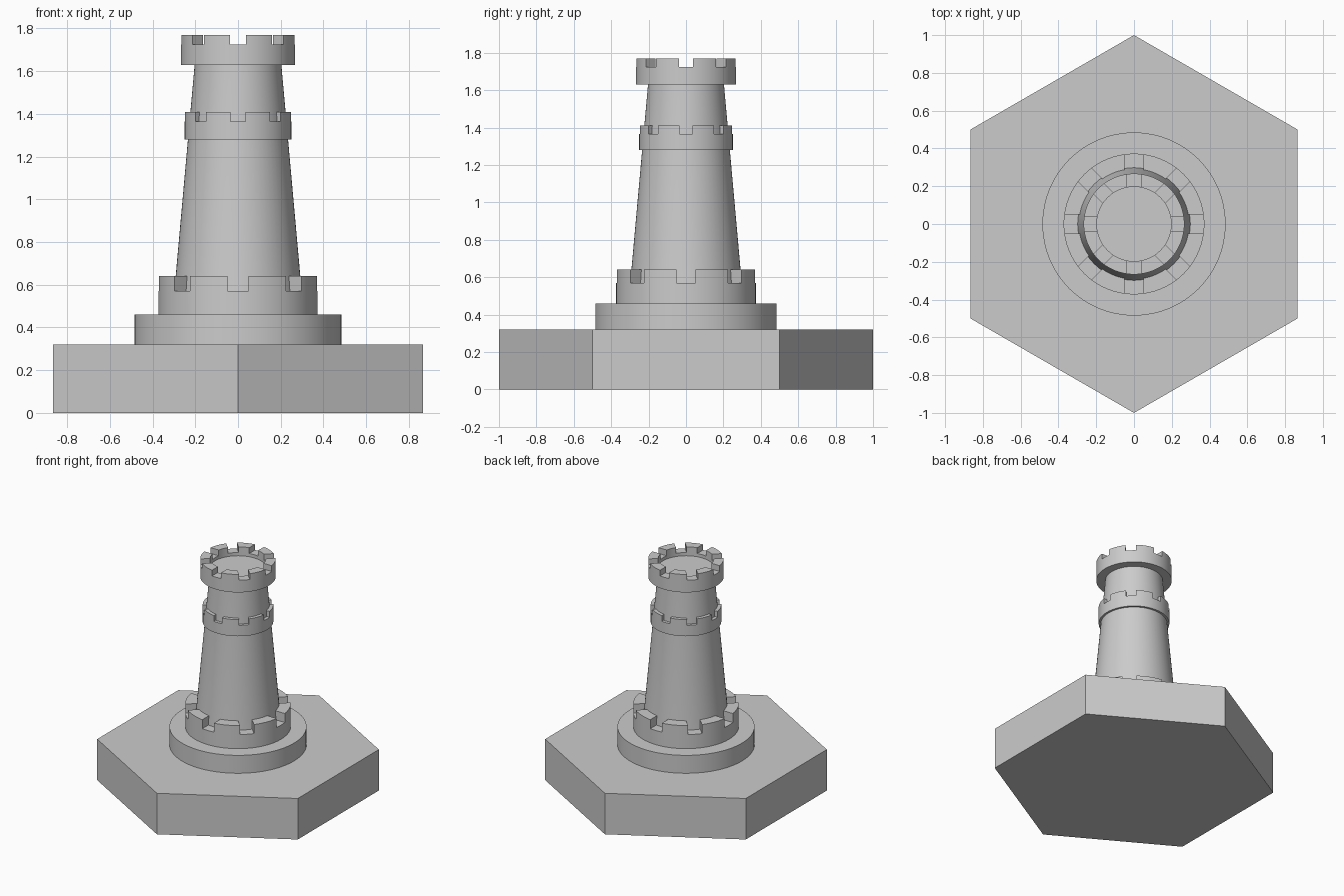
import bpy, bmesh
from math import pi, radians
from mathutils import Matrix

if "Cube" in bpy.data.objects:
    bpy.data.objects.remove(bpy.data.objects["Cube"])

stone = bpy.data.materials.new("grey stone")
stone.use_nodes = True
GREY = (0.6, 0.6, 0.6, 1)
stone.diffuse_color = GREY
stone.node_tree.nodes["Principled BSDF"].inputs["Base Color"].default_value = GREY


def make_object(name, bm):
    bmesh.ops.recalc_face_normals(bm, faces=bm.faces)
    mesh = bpy.data.meshes.new(name)
    bm.to_mesh(mesh)
    bm.free()
    mesh.materials.append(stone)
    obj = bpy.data.objects.new(name, mesh)
    bpy.context.collection.objects.link(obj)
    return obj


def activate(obj):
    bpy.ops.object.select_all(action='DESELECT')
    obj.select_set(True)
    bpy.context.view_layer.objects.active = obj


def smooth(obj):
    activate(obj)
    bpy.ops.object.shade_smooth_by_angle(angle=radians(30))


def lathe(name, profile, closed=False, steps=64):
    """Revolve (radius, height) points around z."""
    bm = bmesh.new()
    verts = [bm.verts.new((r, 0, z)) for r, z in profile]
    pairs = list(zip(verts, verts[1:]))
    if closed:
        pairs.append((verts[-1], verts[0]))
    edges = [bm.edges.new(p) for p in pairs]
    bmesh.ops.spin(bm, geom=verts + edges, cent=(0, 0, 0), axis=(0, 0, 1),
                   angle=2 * pi, steps=steps, use_merge=True)
    bmesh.ops.remove_doubles(bm, verts=bm.verts, dist=0.0001)
    if not closed:
        bmesh.ops.holes_fill(bm, edges=[e for e in bm.edges if e.is_boundary], sides=0)
    return make_object(name, bm)


def battlement(name, inner, outer, bottom, top, notch_floor, notch_width):
    """Ring wall with eight straight notches cut through its upper edge."""
    ring = lathe(name, [(inner, bottom), (outer, bottom), (outer, top), (inner, top)], closed=True)
    bm = bmesh.new()
    start, end = inner - 0.04, outer + 0.05
    for i in range(8):
        place = (Matrix.Rotation(i * pi / 4, 4, 'Z')
                 @ Matrix.Translation(((start + end) / 2, 0, notch_floor + 0.1))
                 @ Matrix.Diagonal((end - start, notch_width, 0.2, 1)))
        bmesh.ops.create_cube(bm, size=1, matrix=place)
    cutter = make_object(name + "_cutter", bm)
    cutter.hide_render = True
    mod = ring.modifiers.new("notches", 'BOOLEAN')
    mod.operation = 'DIFFERENCE'
    mod.solver = 'EXACT'
    mod.object = cutter
    activate(ring)
    bpy.ops.object.modifier_apply(modifier=mod.name)
    bpy.data.objects.remove(cutter)
    smooth(ring)
    return ring


# Hexagonal plinth with corners at front and back
bm = bmesh.new()
bmesh.ops.create_cone(bm, cap_ends=True, segments=6, radius1=1, radius2=1, depth=0.32,
                      matrix=Matrix.Translation((0, 0, 0.16)))
if max(v.co.y for v in bm.verts) < 0.95:
    bmesh.ops.rotate(bm, verts=bm.verts, matrix=Matrix.Rotation(pi / 6, 3, 'Z'))
make_object("hexagonal_plinth", bm)

# Round foot and tapered shaft, whose flat top is the lookout floor
smooth(lathe("round_foot", [(0.485, 0.32), (0.485, 0.46)]))
smooth(lathe("tower_shaft", [(0.308, 0.46), (0.203, 1.63), (0.203, 1.70)]))

# Three notched walls: around the foot, the upper shaft and the crown
battlement("lower_battlement", 0.28, 0.373, 0.46, 0.64, 0.57, 0.10)
battlement("middle_battlement", 0.215, 0.25, 1.28, 1.41, 1.365, 0.07)
battlement("crown_battlement", 0.197, 0.267, 1.63, 1.77, 1.725, 0.077)
